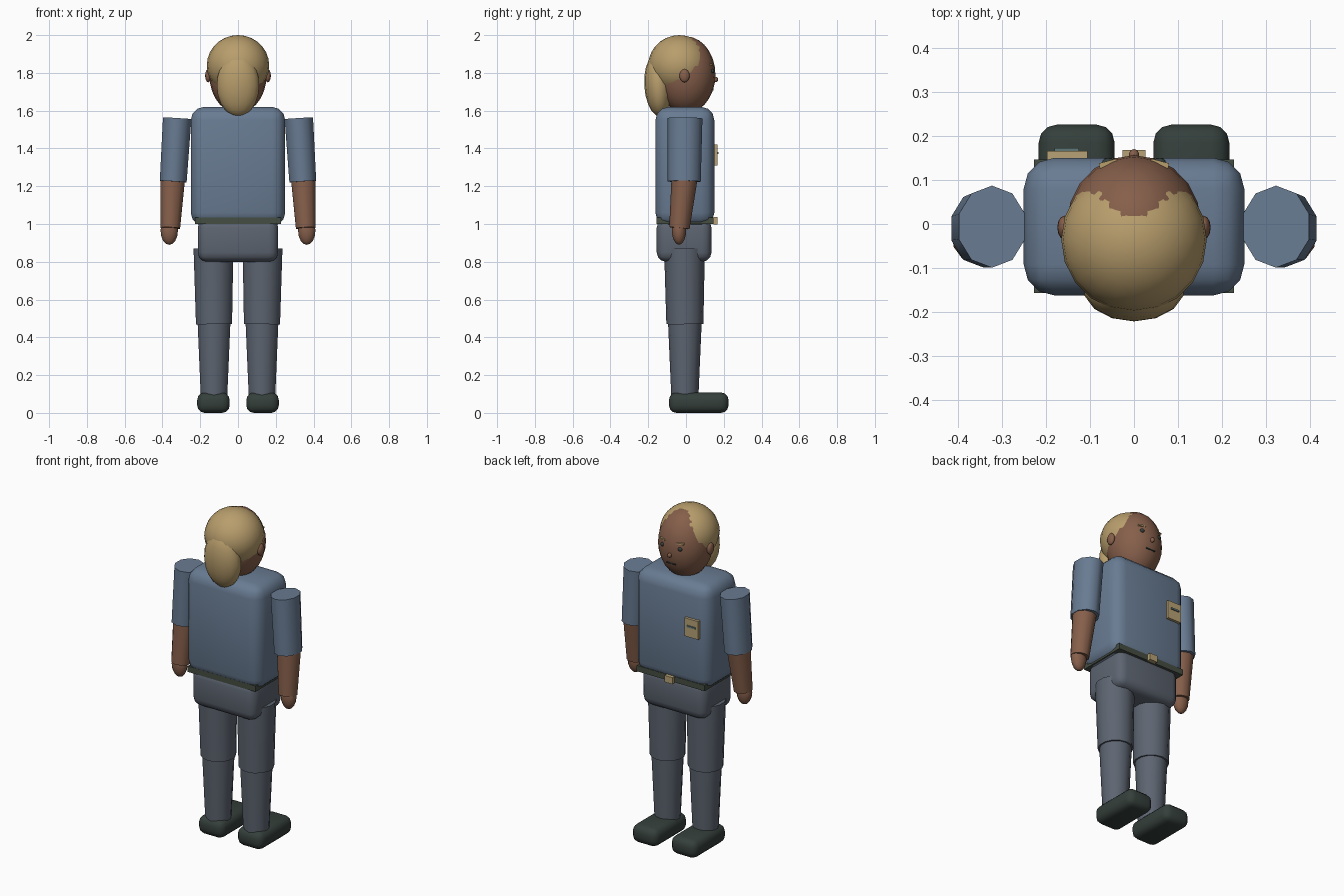
import bpy, math
from mathutils import Vector

if "Cube" in bpy.data.objects:
    bpy.data.objects.remove(bpy.data.objects["Cube"])


def mat(name, r, g, b):
    m = bpy.data.materials.new(name)
    m.diffuse_color = (r, g, b, 1)
    m.use_nodes = True
    m.node_tree.nodes["Principled BSDF"].inputs["Base Color"].default_value = m.diffuse_color
    return m


SKIN = mat("skin", 0.24, 0.115, 0.07)
HAIR = mat("hair", 0.48, 0.34, 0.15)
SHIRT = mat("shirt", 0.14, 0.20, 0.29)
CLOTH = mat("trousers", 0.11, 0.13, 0.165)
DARK = mat("dark", 0.035, 0.05, 0.043)
BELT = mat("belt", 0.06, 0.075, 0.055)
GOLD = mat("gold", 0.48, 0.36, 0.18)
STRIPE = mat("stripe", 0.12, 0.19, 0.19)


def finish(name, m):
    o = bpy.context.object
    o.name = name
    o.data.materials.append(m)
    return o


def box(name, lo, hi, m, bevel=0.0, segs=3):
    lo, hi = Vector(lo), Vector(hi)
    bpy.ops.mesh.primitive_cube_add(size=1, location=(lo + hi) / 2)
    o = finish(name, m)
    o.scale = hi - lo
    bpy.ops.object.transform_apply(location=False, rotation=False)
    if bevel:
        mod = o.modifiers.new("bevel", 'BEVEL')
        mod.width, mod.segments = bevel, segs
        bpy.ops.object.modifier_apply(modifier="bevel")
        bpy.ops.object.shade_smooth_by_angle(angle=math.radians(40))
    return o


def ball(name, loc, radii, m, segs=16, rings=10, tilt=0):
    bpy.ops.mesh.primitive_uv_sphere_add(segments=segs, ring_count=rings, location=loc,
                                         rotation=(tilt, 0, 0))
    o = finish(name, m)
    o.scale = radii
    bpy.ops.object.shade_smooth()
    return o


def limb(name, bottom, top, r_bottom, r_top, m, sides, squash=1.0):
    a, b = Vector(bottom), Vector(top)
    d = b - a
    bpy.ops.mesh.primitive_cone_add(vertices=sides, radius1=r_bottom, radius2=r_top,
                                    depth=d.length, location=(a + b) / 2)
    o = finish(name, m)
    o.scale.x = squash
    o.rotation_euler = (math.atan2(-d.y, d.z), math.atan2(d.x, math.hypot(d.y, d.z)), 0)
    bpy.ops.object.shade_smooth_by_angle(angle=math.radians(50))
    return o


# torso, belt and hips
box("torso", (-0.25, -0.162, 0.99), (0.25, 0.15, 1.62), SHIRT, 0.07)
box("hips", (-0.213, -0.155, 0.80), (0.213, 0.135, 1.03), CLOTH, 0.05)
box("belt", (-0.227, -0.156, 1.0), (0.227, 0.146, 1.035), BELT)
box("buckle", (-0.026, 0.146, 0.997), (0.026, 0.168, 1.037), GOLD)

# chest badge
box("badge", (-0.197, 0.145, 1.31), (-0.105, 0.166, 1.42), GOLD)
box("badge_stripe", (-0.18, 0.164, 1.37), (-0.125, 0.172, 1.38), STRIPE)

# paired limbs, ears and eyes
for s, side in ((-1, "left"), (1, "right")):
    limb(side + "_sleeve", (s * 0.343, -0.010, 1.225), (s * 0.322, -0.006, 1.56),
         0.088, 0.093, SHIRT, 10, 0.85)
    limb(side + "_forearm", (s * 0.358, -0.035, 0.978), (s * 0.345, -0.006, 1.26),
         0.054, 0.070, SKIN, 10)
    ball(side + "_hand", (s * 0.364, -0.037, 0.965), (0.046, 0.038, 0.075), SKIN, 12, 8)
    limb(side + "_thigh", (s * 0.127, -0.006, 0.47), (s * 0.130, -0.008, 0.87),
         0.098, 0.108, CLOTH, 14)
    limb(side + "_shin", (s * 0.127, -0.006, 0.09), (s * 0.127, -0.006, 0.50),
         0.072, 0.090, CLOTH, 14)
    box(side + "_shoe", (s * 0.13 - 0.086, -0.09, 0), (s * 0.13 + 0.086, 0.225, 0.108), DARK, 0.04)
    ball(side + "_ear", (s * 0.158, -0.008, 1.785), (0.016, 0.027, 0.035), SKIN, 12, 8)
    ball(side + "_eye", (s * 0.058, 0.140, 1.81), (0.014, 0.010, 0.012), DARK, 10, 6)
    brow = box(side + "_brow", (s * 0.058 - 0.021, 0.130, 1.838),
               (s * 0.058 + 0.021, 0.143, 1.846), HAIR)
    brow.rotation_euler.z = -s * 0.25

# head, hair and face
ball("head", (0, 0, 1.79), (0.152, 0.156, 0.203), SKIN, 20, 14)
ball("hair_cap", (0, -0.035, 1.84), (0.165, 0.165, 0.16), HAIR, 20, 14)
ball("hair_tail", (0, -0.146, 1.735), (0.115, 0.075, 0.166), HAIR, 14, 10, 0.06)
ball("nose", (0, 0.156, 1.765), (0.012, 0.014, 0.014), SKIN, 10, 6)
box("mouth", (-0.03, 0.125, 1.708), (0.03, 0.146, 1.714), DARK)
